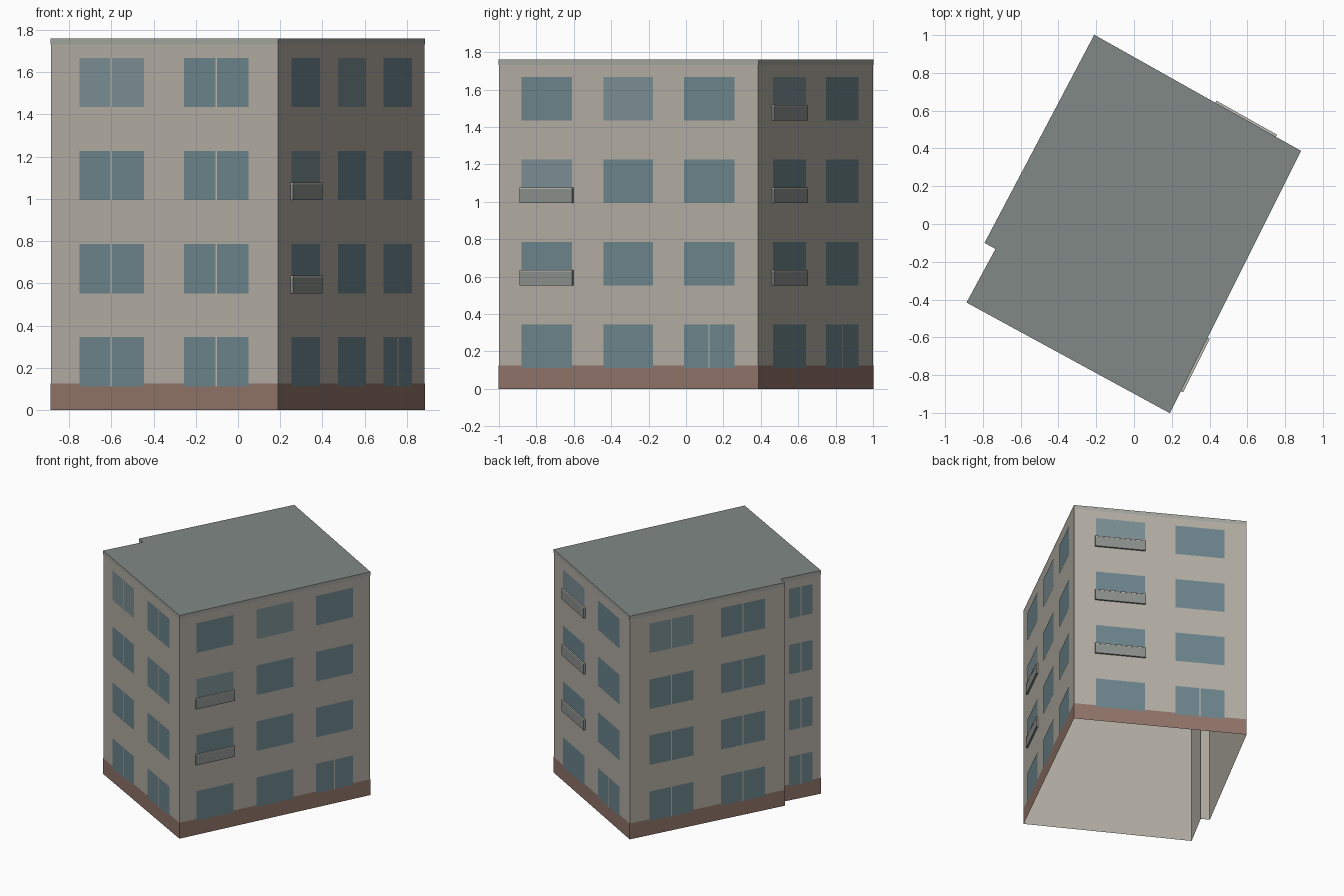
import bpy, bmesh
from mathutils import Vector

if "Cube" in bpy.data.objects:
    bpy.data.objects.remove(bpy.data.objects["Cube"])

# Footprint, counter-clockwise from the front corner
A, B, C = Vector((0.19, -1.0)), Vector((0.883, 0.386)), Vector((-0.21, 1.0))
D, E, F = Vector((-0.79, -0.10)), Vector((-0.732, -0.132)), Vector((-0.885, -0.415))
OUTLINE = [A, B, C, D, E, F]
TOP = 1.76
SILLS = [0.112, 0.553, 0.994, 1.435]
WIN_H = 0.233


def material(name, rgb):
    m = bpy.data.materials.new(name)
    m.diffuse_color = (*rgb, 1)
    m.use_nodes = True
    m.node_tree.nodes["Principled BSDF"].inputs["Base Color"].default_value = m.diffuse_color
    return m


WALL = material("plaster", (0.45, 0.42, 0.37))
BRICK = material("plinth_brown", (0.28, 0.175, 0.14))
ROOF = material("roof_grey", (0.22, 0.25, 0.235))
TRIM = material("trim_grey", (0.37, 0.38, 0.34))
GLASS = material("glass", (0.15, 0.235, 0.26))
PALE = material("glass_pale", (0.20, 0.275, 0.295))
FRAME = material("frame", (0.50, 0.49, 0.45))
RAIL = material("balcony_grey", (0.26, 0.28, 0.265))


def finish(name, bm, mat):
    mesh = bpy.data.meshes.new(name)
    bm.to_mesh(mesh)
    bm.free()
    mesh.materials.append(mat)
    ob = bpy.data.objects.new(name, mesh)
    bpy.context.collection.objects.link(ob)


def band(name, z0, z1, mat, scale=1.0):
    """Ring of outer wall faces following the footprint."""
    bm = bmesh.new()
    lo = [bm.verts.new((*(p * scale), z0)) for p in OUTLINE]
    hi = [bm.verts.new((*(p * scale), z1)) for p in OUTLINE]
    for i in range(len(lo)):
        j = (i + 1) % len(lo)
        bm.faces.new((lo[i], lo[j], hi[j], hi[i]))
    finish(name, bm, mat)


def panel(bm, wall, t0, t1, z0, z1, out, depth=0.0):
    """Rectangle on a wall between fractions t0 and t1; a box if depth is set."""
    p, q = wall
    d = (q - p).normalized()
    n = Vector((d.y, -d.x))

    def ring(o):
        a, b = p.lerp(q, t0) + n * o, p.lerp(q, t1) + n * o
        return [bm.verts.new(v) for v in ((*a, z0), (*b, z0), (*b, z1), (*a, z1))]
    front = ring(out)
    bm.faces.new(front)
    if depth:
        back = ring(out - depth)
        for i in range(4):
            j = (i + 1) % 4
            bm.faces.new((front[j], front[i], back[i], back[j]))


# Open-bottomed wall shell, plinth and eaves trim
band("walls", 0, TOP, WALL)
band("plinth", 0, 0.125, BRICK, 1.002)
band("roof_edge", 1.73, TOP, TRIM, 1.002)

# Flat roof
bm = bmesh.new()
bm.faces.new([bm.verts.new((*(p * 1.002), TOP)) for p in OUTLINE])
finish("roof", bm, ROOF)

# Walls: window spans, split windows, balconies, paler panes (column, floor)
every = {(c, f) for c in range(2) for f in range(4)}
TWO = [(0.126, 0.41), (0.587, 0.871)]
WALLS = {
    "front": ((F, A), TWO, every, set(), {(0, 3)}),
    "right": ((A, B), [(0.087, 0.283), (0.404, 0.596), (0.715, 0.909)],
              {(2, 0)}, {(0, 1), (0, 2)}, {(0, 2), (1, 3)}),
    "back": ((B, C), TWO, {(1, 0)}, {(0, 1), (0, 2), (0, 3)}, {(0, 3)}),
    "left": ((C, D), TWO, every, set(), {(0, 3)}),
    "left_notch": ((E, F), [(0.21, 0.79)], every, set(), set()),
}
for side, (wall, spans, split, balconies, pale) in WALLS.items():
    length = (wall[1] - wall[0]).length
    panes, light, frames, guards, rails = (bmesh.new() for _ in range(5))
    for c, (t0, t1) in enumerate(spans):
        for f, z in enumerate(SILLS):
            panel(light if (c, f) in pale else panes, wall, t0, t1, z, z + WIN_H, 0.003)
            if (c, f) in split:
                m, h = (t0 + t1) / 2, 0.004 / length
                panel(frames, wall, m - h, m + h, z, z + WIN_H, 0.005)
            if (c, f) in balconies:
                g = 0.006 / length
                panel(guards, wall, t0 - g, t1 + g, z, z + 0.075, 0.013, 0.013)
                panel(rails, wall, t0 - g, t1 + g, z + 0.075, z + 0.083, 0.014, 0.014)
    parts = (("windows", panes, GLASS), ("pale_windows", light, PALE),
             ("mullions", frames, FRAME), ("balcony_guards", guards, RAIL),
             ("balcony_rails", rails, FRAME))
    for label, part, mat in parts:
        if part.faces:
            finish(f"{side}_{label}", part, mat)
        else:
            part.free()
